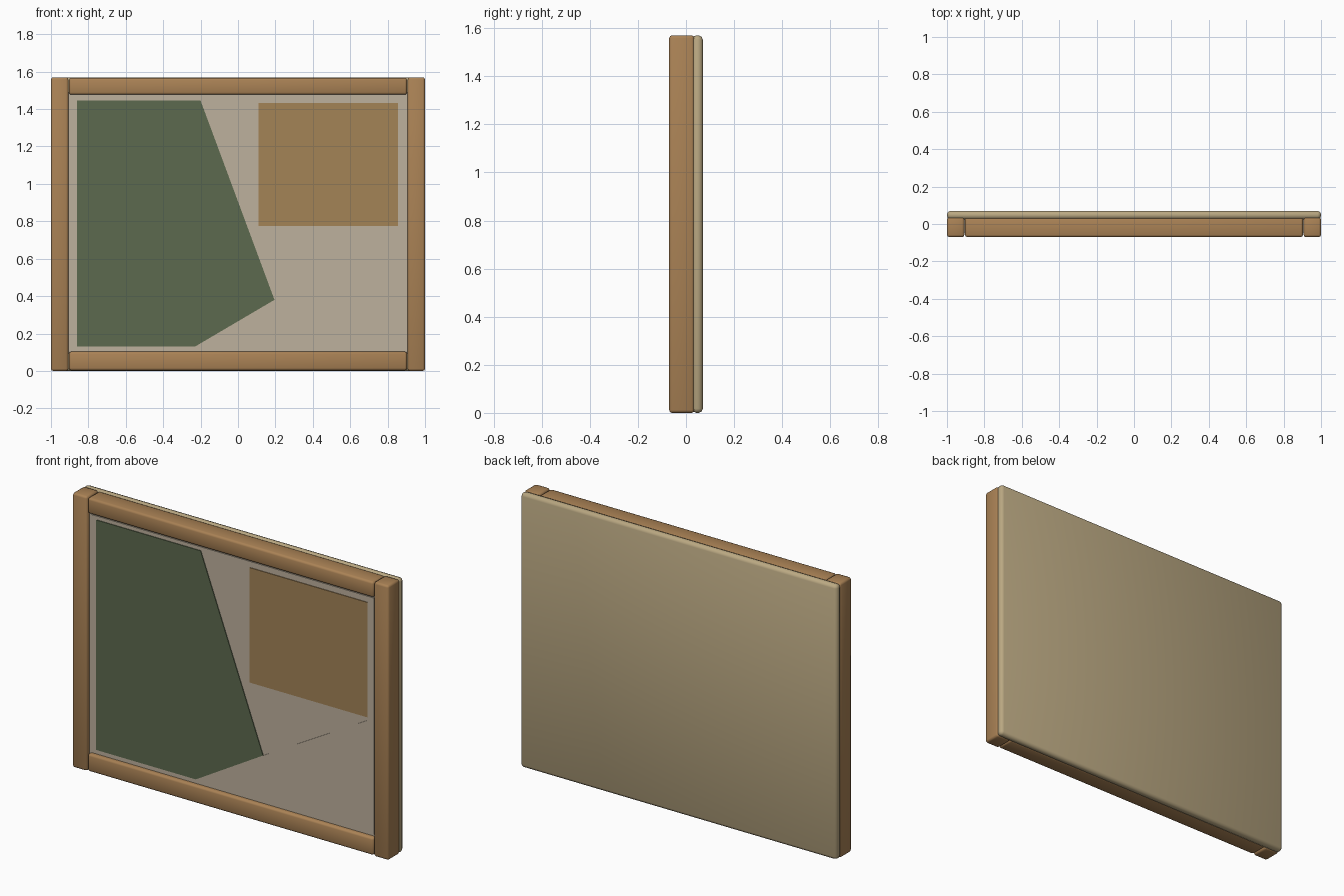
import bpy

cube = bpy.data.objects.get("Cube")
if cube:
    bpy.data.objects.remove(cube, do_unlink=True)


def material(name, rgb):
    linear = [(c / 255 / 12.92) if c < 11 else ((c / 255 + 0.055) / 1.055) ** 2.4 for c in rgb]
    mat = bpy.data.materials.new(name)
    mat.use_nodes = True
    mat.diffuse_color = (*linear, 1)
    mat.node_tree.nodes["Principled BSDF"].inputs["Base Color"].default_value = (*linear, 1)
    return mat


wood = material("frame wood", (170, 130, 85))
backing = material("backing tan", (186, 168, 130))
canvas = material("canvas beige", (190, 177, 158))
green = material("dark green", (92, 106, 78))
brown = material("patch brown", (163, 131, 86))


def rounded_box(name, x, y, z, mat, bevel):
    """Box spanning the given (low, high) ranges, with softened edges."""
    bpy.ops.mesh.primitive_cube_add(size=1, location=[sum(r) / 2 for r in (x, y, z)])
    ob = bpy.context.object
    ob.name = name
    ob.scale = [r[1] - r[0] for r in (x, y, z)]
    bpy.ops.object.transform_apply(location=False, rotation=False, scale=True)
    ob.data.materials.append(mat)
    if bevel:
        mod = ob.modifiers.new("soft edges", "BEVEL")
        mod.width = bevel
        mod.segments = 2
        bpy.ops.object.shade_smooth()
    return ob


def plate(name, outline, front, back, mat):
    """Thin flat plate with an (x, z) outline listed clockwise from the front."""
    n = len(outline)
    verts = [(x, y, z) for y in (front, back) for x, z in outline]
    faces = [list(range(n))[::-1], list(range(n, 2 * n))]
    faces += [(i, (i + 1) % n, n + (i + 1) % n, n + i) for i in range(n)]
    mesh = bpy.data.meshes.new(name)
    mesh.from_pydata(verts, [], faces)
    mesh.materials.append(mat)
    ob = bpy.data.objects.new(name, mesh)
    bpy.context.collection.objects.link(ob)


# Backing board
rounded_box("backing_board", (-1, 1), (0.025, 0.07), (0, 1.57), backing, 0.018)

# Frame stiles and rails
for name, s in (("right", -1), ("left", 1)):
    rounded_box(name + "_stile", sorted((s * 0.907, s)), (-0.07, 0.035), (0, 1.57), wood, 0.012)
for name, z in (("bottom", (0.003, 0.103)), ("top", (1.477, 1.567))):
    rounded_box(name + "_rail", (-0.904, 0.904), (-0.07, 0.035), z, wood, 0.012)

# Recessed canvas with a slightly raised sheet
rounded_box("canvas_board", (-0.91, 0.91), (-0.045, 0.03), (0.09, 1.49), canvas, 0)
rounded_box("canvas_sheet", (-0.895, 0.895), (-0.049, -0.04), (0.113, 1.466), canvas, 0)

# Flat shapes on the sheet
plate("green_field", [(-0.86, 0.13), (-0.86, 1.445), (-0.2, 1.445), (0.195, 0.38), (-0.23, 0.13)],
      -0.053, -0.046, green)
plate("pale_corner", [(-0.23, 0.13), (0.195, 0.38), (0.855, 0.757), (0.855, 0.13)],
      -0.052, -0.046, canvas)
plate("brown_patch", [(0.11, 0.775), (0.11, 1.432), (0.855, 1.432), (0.855, 0.775)],
      -0.053, -0.046, brown)
